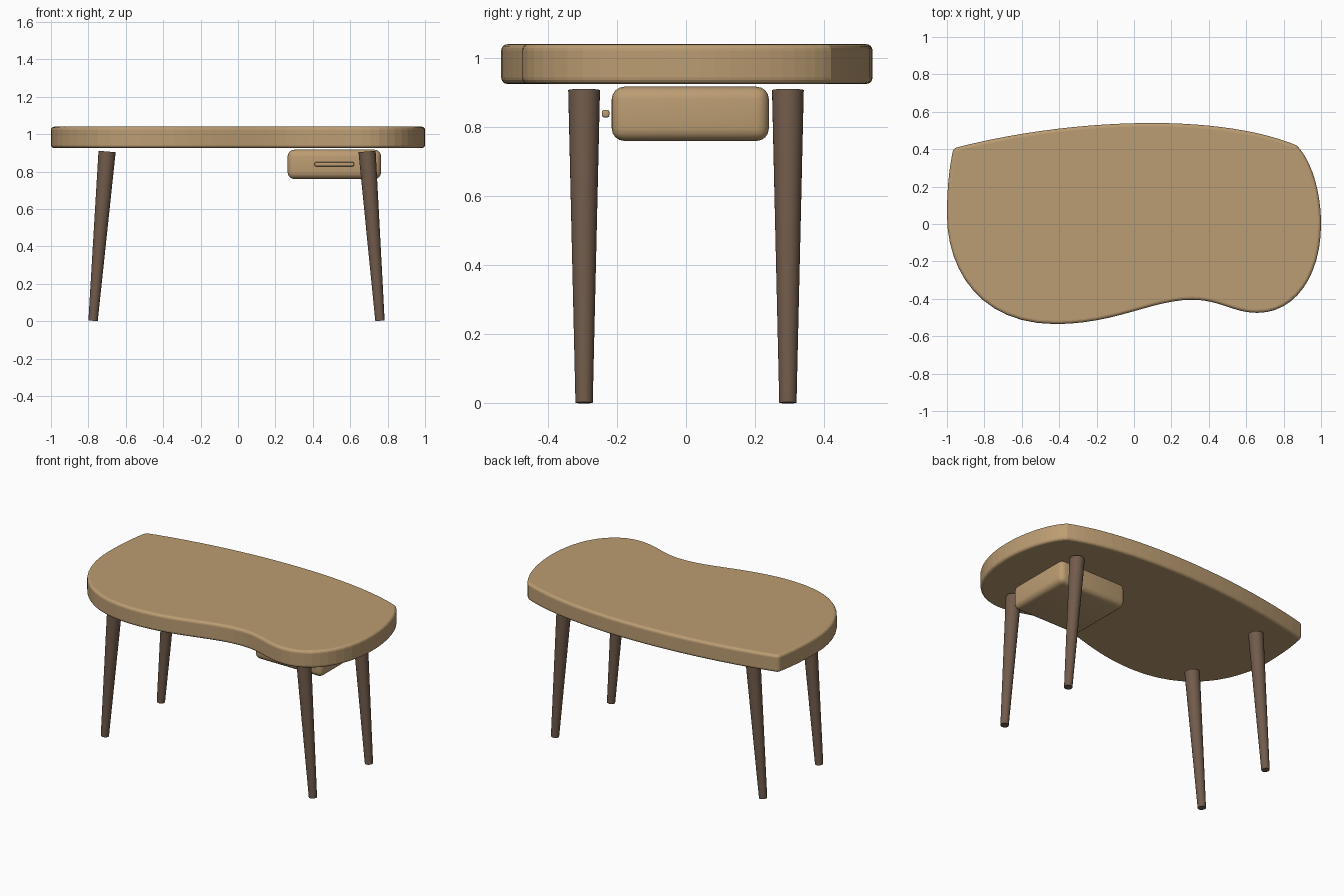
import bpy
import bmesh
import math
from mathutils import Vector
from mathutils.geometry import interpolate_bezier

cube = bpy.data.objects.get("Cube")
if cube:
    bpy.data.objects.remove(cube, do_unlink=True)


def make_material(name, colour):
    mat = bpy.data.materials.new(name)
    mat.use_nodes = True
    mat.diffuse_color = (*colour, 1)
    mat.node_tree.nodes["Principled BSDF"].inputs["Base Color"].default_value = (*colour, 1)
    return mat


light_wood = make_material("light wood", (0.50, 0.335, 0.17))
dark_wood = make_material("dark wood", (0.165, 0.105, 0.07))


def add_object(name, bm, mat, bevel=0, segments=4, smooth=30):
    mesh = bpy.data.meshes.new(name)
    bmesh.ops.recalc_face_normals(bm, faces=bm.faces)
    bm.to_mesh(mesh)
    bm.free()
    obj = bpy.data.objects.new(name, mesh)
    bpy.context.collection.objects.link(obj)
    mesh.materials.append(mat)
    bpy.ops.object.select_all(action='DESELECT')
    obj.select_set(True)
    bpy.context.view_layer.objects.active = obj
    if bevel:
        mod = obj.modifiers.new("rounded edges", 'BEVEL')
        mod.width = bevel
        mod.segments = segments
        mod.limit_method = 'ANGLE'
        mod.angle_limit = math.radians(60)
        bpy.ops.object.modifier_apply(modifier=mod.name)
    if smooth:
        bpy.ops.object.shade_smooth_by_angle(angle=math.radians(smooth))
    return obj


def box(name, low, high, mat, bevel):
    low, high = Vector(low), Vector(high)
    bm = bmesh.new()
    bmesh.ops.create_cube(bm, size=1)
    for v in bm.verts:
        v.co = (low + high) / 2 + v.co * (high - low)
    return add_object(name, bm, mat, bevel)


# Kidney-shaped top: each entry is incoming handle, point, outgoing handle
outline = [
    ((-0.99, 0.30), (-0.965, 0.405), (-0.60, 0.50)),
    ((-0.22, 0.54), (0.10, 0.54), (0.40, 0.54)),
    ((0.68, 0.50), (0.87, 0.42), (0.95, 0.34)),
    ((1.0, 0.17), (1.0, 0.0), (1.0, -0.28)),
    ((0.86, -0.475), (0.66, -0.475), (0.53, -0.475)),
    ((0.46, -0.405), (0.31, -0.405), (0.10, -0.405)),
    ((-0.10, -0.535), (-0.42, -0.535), (-0.82, -0.535)),
    ((-1.0, -0.25), (-1.0, 0.05), (-1.0, 0.17)),
]
bm = bmesh.new()
rim = []
for start, end in zip(outline, outline[1:] + outline[:1]):
    curve = interpolate_bezier(start[1], start[2], end[0], end[1], 13)
    rim += [bm.verts.new((p[0], p[1], 0.925)) for p in curve[:-1]]
base = bm.faces.new(rim)
raised = bmesh.ops.extrude_face_region(bm, geom=[base], use_keep_orig=True)["geom"]
bmesh.ops.translate(bm, vec=(0, 0, 0.115),
                    verts=[g for g in raised if isinstance(g, bmesh.types.BMVert)])
add_object("table_top", bm, light_wood, bevel=0.018, smooth=0)


# Tapered legs splayed outwards
def leg(name, top, foot):
    axis = Vector(top) - Vector(foot)
    bm = bmesh.new()
    bmesh.ops.create_cone(bm, cap_ends=True, segments=32, radius1=0.025,
                          radius2=0.046, depth=axis.length)
    bmesh.ops.rotate(bm, verts=bm.verts,
                     matrix=Vector((0, 0, 1)).rotation_difference(axis).to_matrix())
    bmesh.ops.translate(bm, verts=bm.verts, vec=(Vector(top) + Vector(foot)) / 2)
    add_object(name, bm, dark_wood)


for end, y in (("front", -0.295), ("back", 0.295)):
    leg(end + "_right_leg", (-0.70, y, 0.907), (-0.775, y, 0.002))
    leg(end + "_left_leg", (0.69, y, 0.907), (0.759, y, 0.002))

# Drawer hung under the top, with its pull bar
box("drawer", (0.265, -0.215, 0.76), (0.765, 0.24, 0.917), light_wood, 0.036)
box("drawer_handle", (0.41, -0.243, 0.828), (0.62, -0.222, 0.85), light_wood, 0.006)
